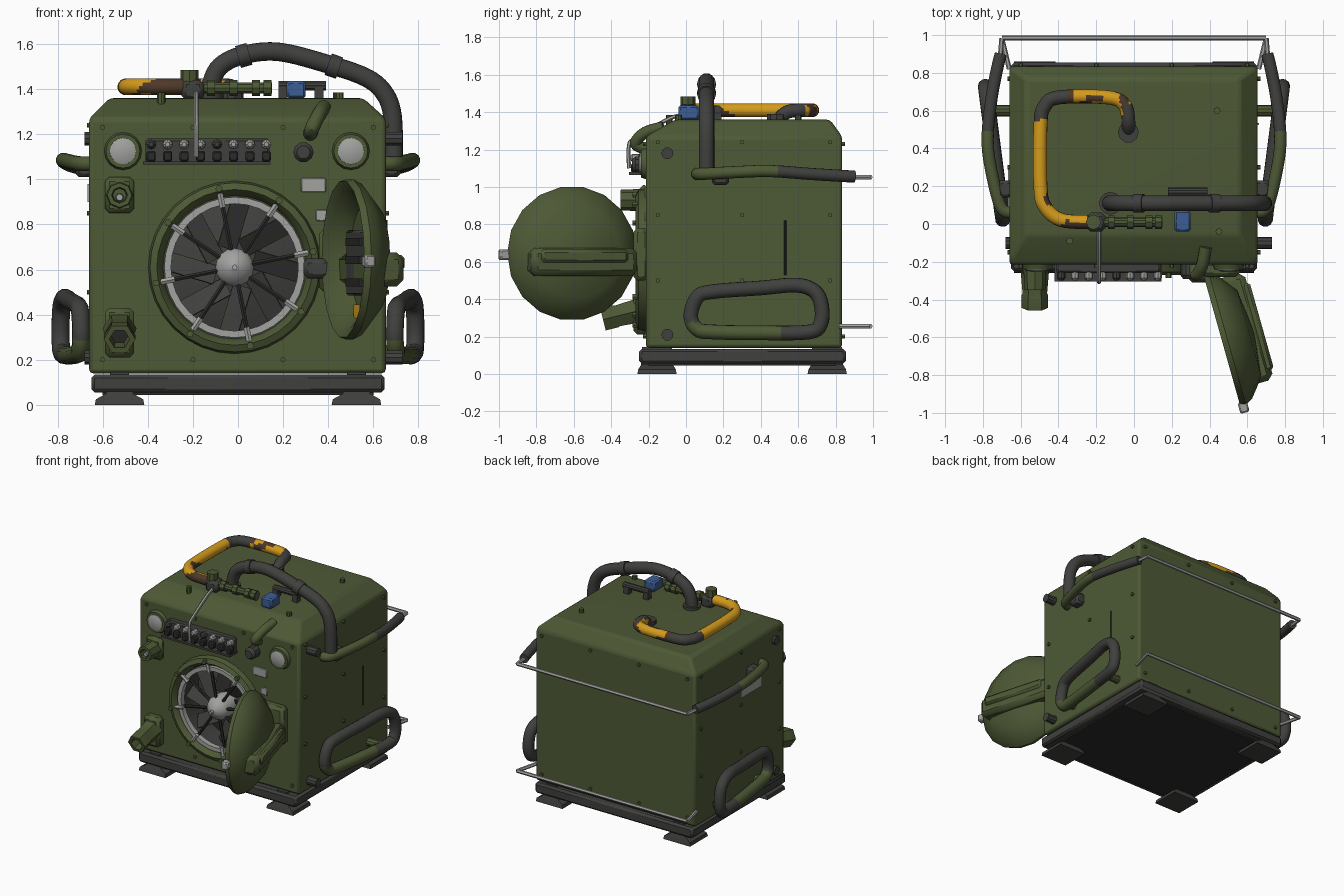
import bpy, bmesh, math
from mathutils import Vector, Matrix, noise

cube = bpy.data.objects.get("Cube")
if cube:
    bpy.data.objects.remove(cube)


def material(name, *rgb):
    m = bpy.data.materials.new(name)
    m.use_nodes = True
    m.diffuse_color = (*rgb, 1)
    m.node_tree.nodes["Principled BSDF"].inputs["Base Color"].default_value = (*rgb, 1)
    return m


GREEN = material("olive green", .075, .1, .036)
DARK = material("dark rubber", .05, .05, .047)
BLACK = material("charcoal", .024, .024, .023)
LIGHT = material("light grey metal", .36, .36, .35)
YELLOW = material("warning yellow", .66, .33, .012)
BROWN = material("rust brown", .075, .04, .022)
BLUE = material("blue", .045, .11, .3)


def finish(name, bm, mats, rule=None, matrix=None):
    """Turn a bmesh into an object; rule maps a face centre to a material slot."""
    bmesh.ops.recalc_face_normals(bm, faces=bm.faces)
    if rule:
        for f in bm.faces:
            f.material_index = rule(f.calc_center_median())
    me = bpy.data.meshes.new(name)
    bm.to_mesh(me)
    bm.free()
    for m in mats:
        me.materials.append(m)
    ob = bpy.data.objects.new(name, me)
    bpy.context.collection.objects.link(ob)
    if matrix:
        ob.matrix_world = matrix
    return ob


def bevel(ob, width, segments=1):
    mod = ob.modifiers.new("Bevel", "BEVEL")
    mod.width, mod.segments = width, segments
    mod.limit_method = "ANGLE"


def aim(loc, direction):
    q = Vector(direction).to_track_quat("Z", "Y")
    return Matrix.Translation(loc) @ q.to_matrix().to_4x4()


def bridge(bm, rings, closed=False):
    pairs = list(zip(rings, rings[1:])) + ([(rings[-1], rings[0])] if closed else [])
    for a, b in pairs:
        for i in range(len(a)):
            j = (i + 1) % len(a)
            bm.faces.new((a[i], a[j], b[j], b[i]))
    if not closed:
        bm.faces.new(rings[0])
        bm.faces.new(rings[-1])


def loft(name, sections, mat, matrix=None):
    """Stack of rectangles (x0, x1, y0, y1, z)."""
    bm = bmesh.new()
    bridge(bm, [[bm.verts.new(p) for p in ((a, c, z), (b, c, z), (b, d, z), (a, d, z))]
                for a, b, c, d, z in sections])
    return finish(name, bm, [mat], None, matrix)


def box(name, x, y, z, mat, width=0, matrix=None):
    ob = loft(name, [(*x, *y, h) for h in z], mat, matrix)
    if width:
        bevel(ob, width)
    return ob


def lathe(name, profile, mat, loc, direction=(0, -1, 0), sides=16, closed=False):
    """Spin (radius, height) points about an axis."""
    bm = bmesh.new()
    bridge(bm, [[bm.verts.new((r * math.cos(a), r * math.sin(a), h))
                 for a in (math.tau * i / sides for i in range(sides))]
                for r, h in profile], closed)
    return finish(name, bm, [mat], None, aim(loc, direction))


def rod(name, a, b, r, mat, sides=10):
    a, b = Vector(a), Vector(b)
    return lathe(name, [(r, 0), (r, (b - a).length)], mat, a, b - a, sides)


def tube(name, pts, r, mats, rule=None, sides=12, steps=5, closed=False):
    """Sweep a circle along a smooth path through the points."""
    p = [Vector(v) for v in pts]
    n = len(p)
    get = (lambda i: p[i % n]) if closed else (lambda i: p[max(0, min(n - 1, i))])
    path = []
    for i in range(n if closed else n - 1):
        a, b, c, d = (get(i + k) for k in (-1, 0, 1, 2))
        for s in range(steps):
            t = s / steps
            path.append(.5 * (2 * b + (c - a) * t + (2*a - 5*b + 4*c - d) * t**2
                              + (3*b - a - 3*c + d) * t**3))
    if not closed:
        path.append(p[-1])
    bm, rings, m, normal = bmesh.new(), [], len(path), None
    for i, q in enumerate(path):
        nxt = path[(i + 1) % m] if closed else path[min(i + 1, m - 1)]
        prv = path[i - 1] if closed else path[max(i - 1, 0)]
        t = (nxt - prv).normalized()
        normal = normal or t.orthogonal()
        normal = (normal - t * normal.dot(t)).normalized()
        side = t.cross(normal)
        rings.append([bm.verts.new(q + r * (normal * math.cos(a) + side * math.sin(a)))
                      for a in (math.tau * k / sides for k in range(sides))])
    bridge(bm, rings, closed)
    return finish(name, bm, mats, rule)


# Housing with chamfered roof and a round opening in front
body = loft("housing", [(-.66, .655, -.215, .835, .14), (-.66, .655, -.215, .835, 1.27),
                        (-.57, .555, -.06, .77, 1.36)], GREEN)
bevel(body, .018, 2)
cutter = rod("opening_cutter", (-.015, -.5, .61), (-.015, .1, .61), .315, GREEN, 32)
cutter.hide_render = True
cutter.display_type = "WIRE"
cutter.hide_set(True)
cut = body.modifiers.new("Opening", "BOOLEAN")
cut.operation, cut.object = "DIFFERENCE", cutter

# Base skid and flared feet
box("base_skid", (-.65, .65), (-.25, .855), (.055, .135), DARK, .015)
box("base_underside", (-.6, .6), (-.2, .8), (.045, .06), BLACK)
for sx in (-1, 1):
    for y, sy in ((-.155, -1), (.755, 1)):
        x = .525 * sx
        loft("foot", [(x - .11, x + .11, y - .105, y + .105, 0),
                      (x - .105, x + .105, y - .1, y + .1, .025),
                      (x - .06, x + .06, y - .085, y + .085, .05),
                      (x - .04, x + .04, y - .08, y + .08, .145)], DARK)

# Fan: rim, liner, grey guard ring, spokes and hub
C = Vector((-.015, -.215, .61))
lathe("opening_rim", [(.385, -.01), (.375, .04), (.345, .055), (.325, .03), (.31, -.03)],
      GREEN, C, sides=32, closed=True)
lathe("fan_liner", [(.316, -.3), (.316, .0), (.3, .0), (.3, -.3)], DARK, C, sides=32, closed=True)
lathe("fan_back", [(.312, -.24), (.312, -.2), (.1, -.12)], DARK, C, sides=32)
lathe("guard_ring", [(.312, -.01), (.312, .03), (.282, .03), (.282, -.01)], LIGHT, C, sides=32, closed=True)
lathe("fan_hub", [(.085, -.14), (.085, 0), (.07, .03), (.035, .055), (.012, .065), (.012, .09)], LIGHT, C)
for i in range(8):
    a = math.tau * (i + .25) / 8
    d = Vector((math.cos(a), 0, math.sin(a)))
    rod("fan_spoke", C + d * .06, C + d * .29, .011, BLACK, 6)
    rod("guard_lug", C + d * .27 - Vector((0, .03, 0)), C + d * .335 - Vector((0, .03, 0)), .015, LIGHT, 6)
    spin = Matrix.Translation(C) @ Matrix.Rotation(-a - .3, 4, "Y") @ Matrix.Rotation(.6, 4, "X")
    box("fan_blade", (.07, .285), (.1, .106), (-.05, .05), DARK, 0, spin)
    rod("rim_bolt", C + d * .355, C + d * .355 - Vector((0, .07, 0)), .016, GREEN, 6)

# Open round door, hinged on the left
axis = Vector((.96, .27, 0)).normalized()
along = Vector((.27, -.96, 0)).normalized()
D = Vector((.475, -.615, .645))
lathe("door_shell", [(.02, .1), (.24, .09), (.31, .01), (.35, -.01), (.36, .02), (.34, .06),
                     (.24, .14), (.02, .165)], GREEN, D, axis, 18)
frame = Matrix((along, axis, (0, 0, 1))).transposed().to_4x4()
frame.translation = D
box("door_ridge", (-.32, .27), (.05, .2), (-.12, .03), GREEN, .03, frame)
box("door_grip", (-.26, .22), (.16, .215), (-.05, .02), GREEN, .015, frame)
box("door_inner_panel", (-.17, .15), (.05, .1), (-.16, .13), DARK, .01, frame)
for z in (-.1, 0, .08):
    box("door_inner_slot", (-.12, .1), (.035, .055), (z - .02, z + .015), BLACK, 0, frame)
box("door_label", (-.08, .02), (.06, .085), (-.26, -.2), YELLOW, 0, frame)
box("door_latch", (.34, .4), (-.02, .03), (-.035, .02), LIGHT, .008, frame)
box("door_hinge", (.29, .42), (-.31, -.2), (.56, .65), DARK, .02)
box("door_hinge_plate", (.36, .56), (-.28, -.2), (.5, .78), GREEN, .02)

# Lamps and knob
for x in (-.51, .5):
    lathe("lamp_bezel", [(.085, 0), (.075, .03), (.06, .03)], GREEN, (x, -.21, 1.125))
    lathe("lamp_lens", [(.06, 0), (.058, .035), (.03, .045)], LIGHT, (x, -.21, 1.125))
lathe("dial", [(.045, 0), (.045, .06), (.03, .08)], DARK, (.29, -.21, 1.12), sides=10)

# Switch panel
box("switch_panel", (-.41, .14), (-.26, -.2), (1.07, 1.18), DARK, .01)
box("switch_shelf", (-.42, .145), (-.305, -.2), (1.065, 1.08), DARK)
for i in range(8):
    x = -.385 + .073 * i
    lathe("switch_top", [(.022, 0), (.022, .03), (.01, .045)], LIGHT if i % 4 else DARK,
          (x, -.255, 1.155), sides=8)
    box("switch_base", (x - .02, x + .02), (-.295, -.25), (1.08, 1.125), BLACK, .006)

# Name plates
for name, x, z, w, h in (("front_plate", .335, .975, .055, .032), ("front_tag", .37, .84, .025, .025)):
    bevel(box(name, (x - w, x + w), (-.222, -.213), (z - h, z + h), LIGHT), .004)
box("side_plate", (-.667, -.659), (.06, .3), (.9, .98), LIGHT)

# Right-hand fittings on the front
box("upper_bracket", (-.59, -.46), (-.25, -.2), (.85, 1.01), GREEN, .02)
lathe("upper_socket", [(.06, 0), (.055, .12), (.035, .12), (.03, .06)], GREEN, (-.525, -.23, .93), sides=8)
lathe("upper_pin", [(.022, 0), (.015, .11)], LIGHT, (-.525, -.23, .92), sides=8)
box("lower_bracket", (-.59, -.46), (-.28, -.2), (.21, .43), GREEN, .02)
lathe("drain_nozzle", [(.075, 0), (.065, .12), (.07, .13), (.07, .2), (.045, .2), (.04, .1)], GREEN,
      (-.525, -.25, .34), (0, -1, -.25), 6)
lathe("drain_bore", [(.044, .09), (.04, .12)], BLACK, (-.525, -.25, .34), (0, -1, -.25), 6)
tube("hook", [(.32, -.2, 1.2), (.33, -.27, 1.23), (.36, -.22, 1.29), (.38, -.12, 1.32)], .032, [GREEN])

# Roof pipework: striped hose, valve, pipe and gauge
def hose_paint(c):
    if (c.x < -.36 and c.y > .55) or (c.x > -.06 and c.y < .64):
        return 2
    return 1 if noise.noise(c * 11) > .12 or c.x > -.25 and c.y < .2 else 0


tube("striped_hose", [(-.2, .01, 1.41), (-.38, .02, 1.41), (-.47, .09, 1.41), (-.495, .2, 1.41),
                      (-.495, .52, 1.41), (-.475, .62, 1.41), (-.4, .67, 1.41), (-.14, .67, 1.41),
                      (-.05, .63, 1.41), (-.03, .54, 1.4), (-.03, .48, 1.34)],
     .037, [YELLOW, BROWN, DARK], hose_paint, 14, 9)
rod("hose_flange", (-.03, .485, 1.35), (-.03, .485, 1.39), .055, DARK)
box("valve_block", (-.25, -.15), (-.04, .06), (1.35, 1.44), DARK, .02)
rod("valve_cap", (-.215, .01, 1.43), (-.215, .01, 1.485), .04, GREEN, 8)
rod("roof_pipe", (-.2, .01, 1.405), (.15, .01, 1.405), .025, GREEN)
for x in (-.12, -.02, .08, .13):
    rod("pipe_collar", (x - .018, .01, 1.405), (x + .018, .01, 1.405), .036, GREEN, 8)
box("blue_gauge", (.215, .3), (-.04, .07), (1.36, 1.435), BLUE, .01)
rod("roof_bar", (.18, .17, 1.415), (.39, .17, 1.415), .022, DARK)
for x in (.2, .36):
    box("roof_bar_post", (x - .02, x + .02), (.15, .19), (1.35, 1.42), DARK)
for x, y in ((.44, .6), (-.34, -.09), (.45, -.04)):
    rod("roof_stud", (x, y, 1.33), (x, y, 1.385), .018, GREEN, 8)
tube("control_rod", [(-.185, .0, 1.385), (-.185, -.09, 1.365), (-.185, -.27, 1.26),
                     (-.185, -.305, 1.22), (-.185, -.305, 1.1)], .011, [LIGHT], sides=6)

# Large breather hose over the roof and down the left side
tube("breather_hose", [(-.13, .11, 1.34), (-.12, .11, 1.42), (-.08, .11, 1.5), (.02, .11, 1.55),
                       (.18, .11, 1.565), (.4, .11, 1.51), (.57, .11, 1.45), (.65, .11, 1.38),
                       (.685, .11, 1.28), (.69, .11, 1.1)], .042, [DARK])
for a, b in (((.0, .11, 1.542), (.05, .11, 1.556)), ((.4, .11, 1.51), (.45, .11, 1.493))):
    rod("hose_clamp", a, b, .05, DARK, 12)
rod("breather_flange", (-.125, .11, 1.35), (-.125, .11, 1.38), .06, DARK, 12)

# Both sides: rear guard rail arms and slanted carry handles
for s, side in ((1, "left"), (-1, "right")):
    tube(side + "_rail", [(s * x, y, z) for x, y, z in (
        (.65, .06, 1.07), (.705, .09, 1.07), (.755, .28, 1.08), (.775, .45, 1.085), (.755, .66, 1.07),
        (.725, .82, 1.06), (.705, .9, 1.055))], .033, [GREEN, DARK], lambda c: int(c.y > .48))
    box(side + "_rail_mount", sorted((s * .64, s * .72)), (.14, .23), (1.01, 1.1), DARK, .015)
    tube(side + "_handle", [(s * (.692 + .13 * y), y, z) for y, z in (
        (.06, .24), (.025, .31), (.06, .41), (.14, .44), (.4, .46), (.59, .475), (.69, .44),
        (.725, .36), (.72, .27), (.66, .225), (.4, .22), (.14, .225))], .04, [GREEN, DARK],
         lambda c: int(c.z > .28 or c.y > .5), closed=True)
    for y in (.12, .6):
        rod(side + "_handle_mount", (s * .64, y, .23), (s * (.69 + .13 * y), y, .23), .03, GREEN)
    for z in (.21, 1.18):
        rod(side + "_side_knob", (s * .64, -.1, z), (s * (.73 if s > 0 else .68), -.1, z), .032, DARK)
    # Edge rivets on the side panel
    for y in (-.15, .3, .77):
        for z in (.5, .85, 1.24):
            rod("side_rivet", (s * .65, y, z), (s * .67, y, z), .012, GREEN, 6)
rod("left_side_seam", (.657, .53, .53), (.657, .53, .82), .006, BLACK, 4)

# Wire guards behind the housing
for name, z, y0 in (("upper_wire", 1.052, .86), ("lower_wire", .255, .82)):
    path = [(-.66 if y0 < .85 else -.71, y0, z), (-.7, .985, z), (.7, .985, z),
            (.66 if y0 < .85 else .71, y0, z)]
    for a, b in zip(path, path[1:]):
        rod(name, a, b, .013, LIGHT, 6)

# Rivets along front and back
for x in (-.6, -.2, .2, .6):
    for z in (.2, 1.23):
        rod("front_rivet", (x, -.2, z), (x, -.23, z), .012, GREEN, 6)
        rod("back_rivet", (x, .82, z), (x, .85, z), .012, GREEN, 6)

# Smooth the round parts and keep the hard edges
for ob in bpy.context.collection.objects:
    if ob.type == "MESH" and ob != cutter:
        ob.select_set(True)
        bpy.context.view_layer.objects.active = ob
bpy.ops.object.shade_smooth_by_angle(angle=math.radians(35))
